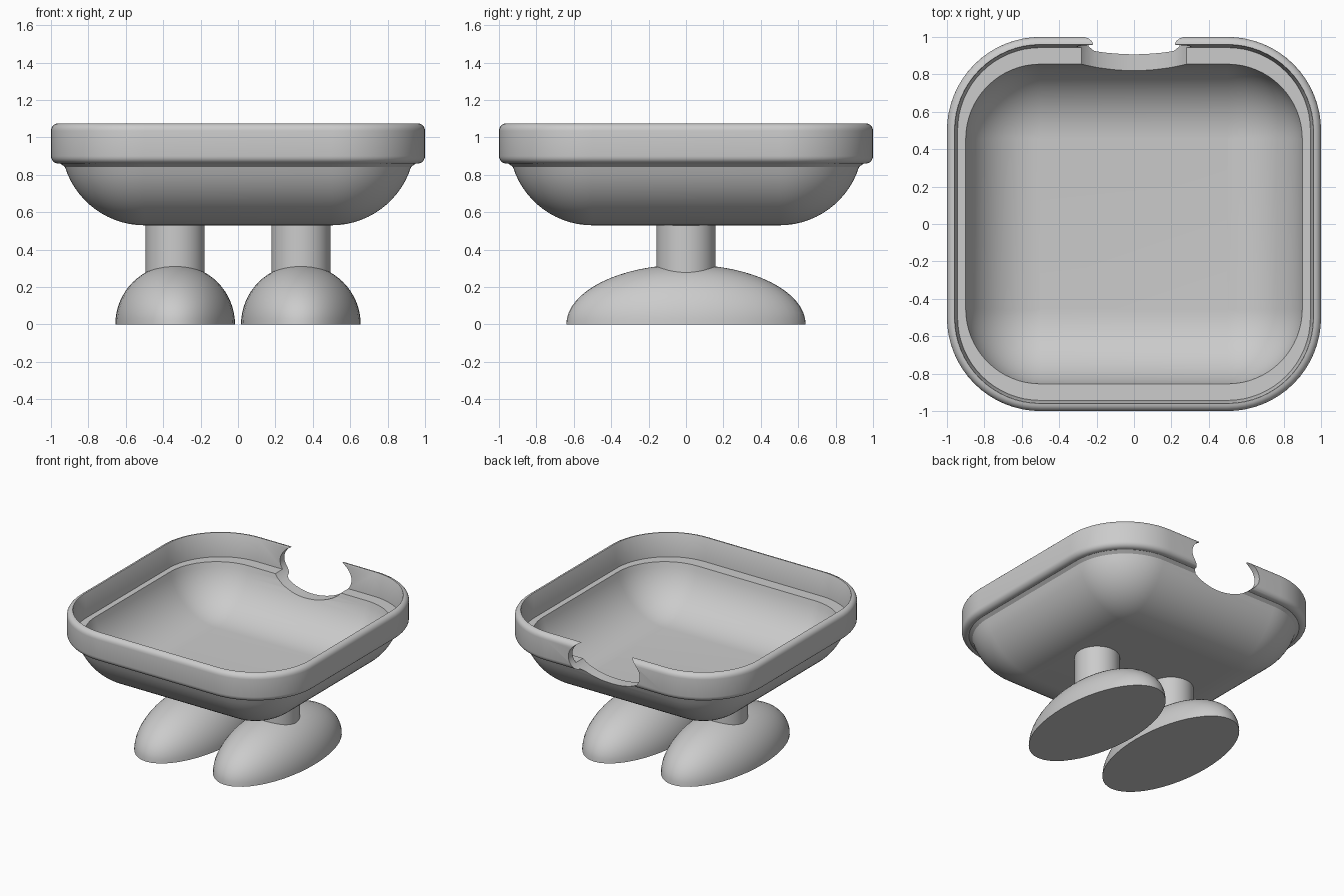
import bpy, bmesh
from math import sin, cos, pi, radians
from mathutils import Matrix

cube = bpy.data.objects.get("Cube")
if cube:
    bpy.data.objects.remove(cube, do_unlink=True)

grey = bpy.data.materials.new("plain_grey")
grey.use_nodes = True
grey.diffuse_color = (0.6, 0.6, 0.6, 1)
bsdf = next(n for n in grey.node_tree.nodes if n.type == 'BSDF_PRINCIPLED')
bsdf.inputs["Base Color"].default_value = grey.diffuse_color


def finish(bm, name):
    """Turn a bmesh into a named object in the scene."""
    bmesh.ops.remove_doubles(bm, verts=bm.verts[:], dist=0.0005)
    bmesh.ops.recalc_face_normals(bm, faces=bm.faces[:])
    mesh = bpy.data.meshes.new(name)
    bm.to_mesh(mesh)
    bm.free()
    mesh.materials.append(grey)
    obj = bpy.data.objects.new(name, mesh)
    bpy.context.collection.objects.link(obj)
    return obj


def activate(obj):
    bpy.ops.object.select_all(action='DESELECT')
    obj.select_set(True)
    bpy.context.view_layer.objects.active = obj


def smooth(obj):
    activate(obj)
    bpy.ops.object.shade_smooth_by_angle(angle=radians(30))


def arc(cx, cz, radius, start, end, steps):
    """Profile points (offset from core, height) along an arc in degrees."""
    angles = [radians(start + (end - start) * i / steps) for i in range(steps + 1)]
    return [(cx + radius * cos(a), cz + radius * sin(a)) for a in angles]


def rounded_square(bm, core_x, core_y, radius, z, steps=16):
    verts = []
    for q, (sx, sy) in enumerate(((1, 1), (-1, 1), (-1, -1), (1, -1))):
        for i in range(steps + 1):
            a = (q + i / steps) * pi / 2
            verts.append(bm.verts.new((sx * core_x + radius * cos(a),
                                       sy * core_y + radius * sin(a), z)))
    return verts


# Tray: outer bowl, rounded rim, inner ledge and inner bowl
CORE, CENTRE = 0.5, 0.976
outer = arc(0, CENTRE, 0.446, -90, -17.5, 14)
rim = arc(0.46, 0.9, 0.04, -90, 0, 5) + arc(0.46, 1.035, 0.04, 0, 90, 5)
inner = arc(0, CENTRE, 0.408, -11.5, -90, 14)
profile = [(r, z, CORE) for r, z in outer + [(0.45, 0.86)] + rim]
profile += [(0.457, 1.07, CORE), (0.443, 0.895, CORE)]
profile += [(r, z, CORE - 0.045) for r, z in inner]

bm = bmesh.new()
rings = [rounded_square(bm, CORE, cy, max(r, 0.002), z) for r, z, cy in profile]
for low, high in zip(rings, rings[1:]):
    for i in range(len(low)):
        j = (i + 1) % len(low)
        bm.faces.new((low[i], low[j], high[j], high[i]))
bm.faces.new(rings[0][::-1])
bm.faces.new(rings[-1])
tray = finish(bm, "tray")

# Oval notch through the back wall
bm = bmesh.new()
bmesh.ops.create_cone(bm, cap_ends=True, segments=64, radius1=1, radius2=1, depth=0.6,
                      matrix=Matrix.Translation((0, 0.95, 0.96))
                      @ Matrix.Diagonal((0.305, 1, 0.165, 1))
                      @ Matrix.Rotation(pi / 2, 4, 'X'))
cutter = finish(bm, "notch_cutter")
cutter.hide_render = True
notch = tray.modifiers.new("notch", 'BOOLEAN')
notch.operation = 'DIFFERENCE'
notch.solver = 'EXACT'
notch.object = cutter
activate(tray)
bpy.ops.object.modifier_apply(modifier=notch.name)
bpy.data.objects.remove(cutter, do_unlink=True)
smooth(tray)

# Legs and half-egg feet
for side, x in (("left", 0.336), ("right", -0.336)):
    bm = bmesh.new()
    bmesh.ops.create_cone(bm, cap_ends=True, segments=48, radius1=0.158, radius2=0.158,
                          depth=0.3, matrix=Matrix.Translation((x, 0, 0.39)))
    smooth(finish(bm, side + "_leg"))

    bm = bmesh.new()
    bmesh.ops.create_uvsphere(bm, u_segments=48, v_segments=32, radius=0.32,
                              matrix=Matrix.Translation((x, 0, 0))
                              @ Matrix.Diagonal((1, 2, 1, 1)))
    cut = bmesh.ops.bisect_plane(bm, geom=bm.verts[:] + bm.edges[:] + bm.faces[:],
                                 plane_co=(0, 0, 0), plane_no=(0, 0, 1),
                                 dist=0.0001, clear_inner=True)
    bmesh.ops.contextual_create(bm, geom=[e for e in bm.edges if e.is_boundary])
    smooth(finish(bm, side + "_foot"))
